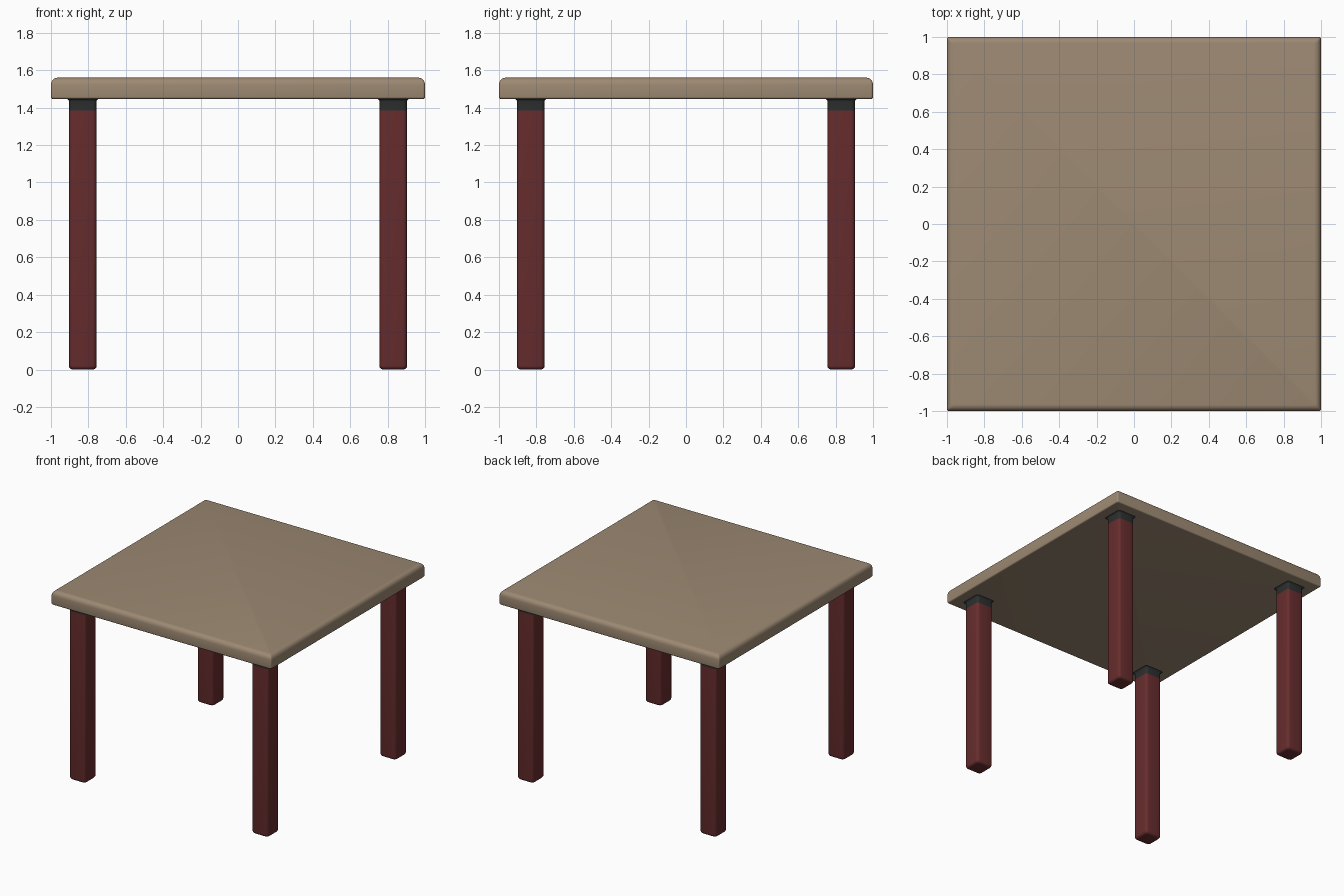
import bpy
import bmesh
import math

if "Cube" in bpy.data.objects:
    bpy.data.objects.remove(bpy.data.objects["Cube"])


def material(name, rgb):
    m = bpy.data.materials.new(name)
    m.diffuse_color = (*rgb, 1.0)
    m.use_nodes = True
    m.node_tree.nodes["Principled BSDF"].inputs["Base Color"].default_value = m.diffuse_color
    return m


wood = material("tan wood", (0.335, 0.250, 0.170))
red = material("dark red paint", (0.138, 0.026, 0.027))
black = material("charcoal metal", (0.026, 0.028, 0.028))


def rounded_square(half, radius, steps=4):
    """Outline of a square with rounded corners."""
    pts = []
    c = half - radius
    for q, (sx, sy) in enumerate(((1, 1), (-1, 1), (-1, -1), (1, -1))):
        for i in range(steps + 1):
            a = math.pi / 2 * (q + i / steps)
            pts.append((sx * c + radius * math.cos(a), sy * c + radius * math.sin(a)))
    return pts


def loft(name, rings, mat, centre=(0, 0)):
    """Stack rounded squares given as (half width, corner radius, height)."""
    bm = bmesh.new()
    loops = []
    for half, radius, z in rings:
        loops.append([bm.verts.new((x + centre[0], y + centre[1], z))
                      for x, y in rounded_square(half, radius)])
    n = len(loops[0])
    for lo, hi in zip(loops, loops[1:]):
        for i in range(n):
            j = (i + 1) % n
            bm.faces.new((lo[i], lo[j], hi[j], hi[i]))
    bm.faces.new(loops[0][::-1])
    bm.faces.new(loops[-1])
    mesh = bpy.data.meshes.new(name)
    bm.to_mesh(mesh)
    bm.free()
    obj = bpy.data.objects.new(name, mesh)
    bpy.context.collection.objects.link(obj)
    mesh.materials.append(mat)
    bpy.ops.object.select_all(action='DESELECT')
    bpy.context.view_layer.objects.active = obj
    obj.select_set(True)
    bpy.ops.object.shade_smooth_by_angle(angle=math.radians(35))
    return obj


ARC = [math.pi / 2 * i / 4 for i in range(5)]

# Tabletop: small round below, larger round above
TOP, UNDER = 1.56, 1.447
rings = [(1 - 0.01 * (1 - math.sin(a)), 0.012, UNDER + 0.01 * (1 - math.cos(a))) for a in ARC]
rings += [(1 - 0.032 * (1 - math.cos(a)), 0.012, TOP - 0.038 * (1 - math.sin(a))) for a in ARC]
loft("tabletop", rings, wood)

# Four legs with rounded feet, each with a flared collar under the top
HALF, SPLIT, R = 0.074, 1.385, 0.022
foot = [(HALF - 0.02 * (1 - math.sin(a)), R, 0.02 * (1 - math.cos(a))) for a in ARC]
flare = [(HALF + 0.014 * (1 - math.cos(a)), R, UNDER - 0.014 * (1 - math.sin(a))) for a in ARC]
for side, sx in (("left", -1), ("right", 1)):
    for end, sy in (("front", -1), ("back", 1)):
        at = (sx * 0.83, sy * 0.83)
        loft(f"{end}_{side}_leg", foot + [(HALF, R, SPLIT)], red, at)
        loft(f"{end}_{side}_collar", [(HALF, R, SPLIT)] + flare, black, at)
